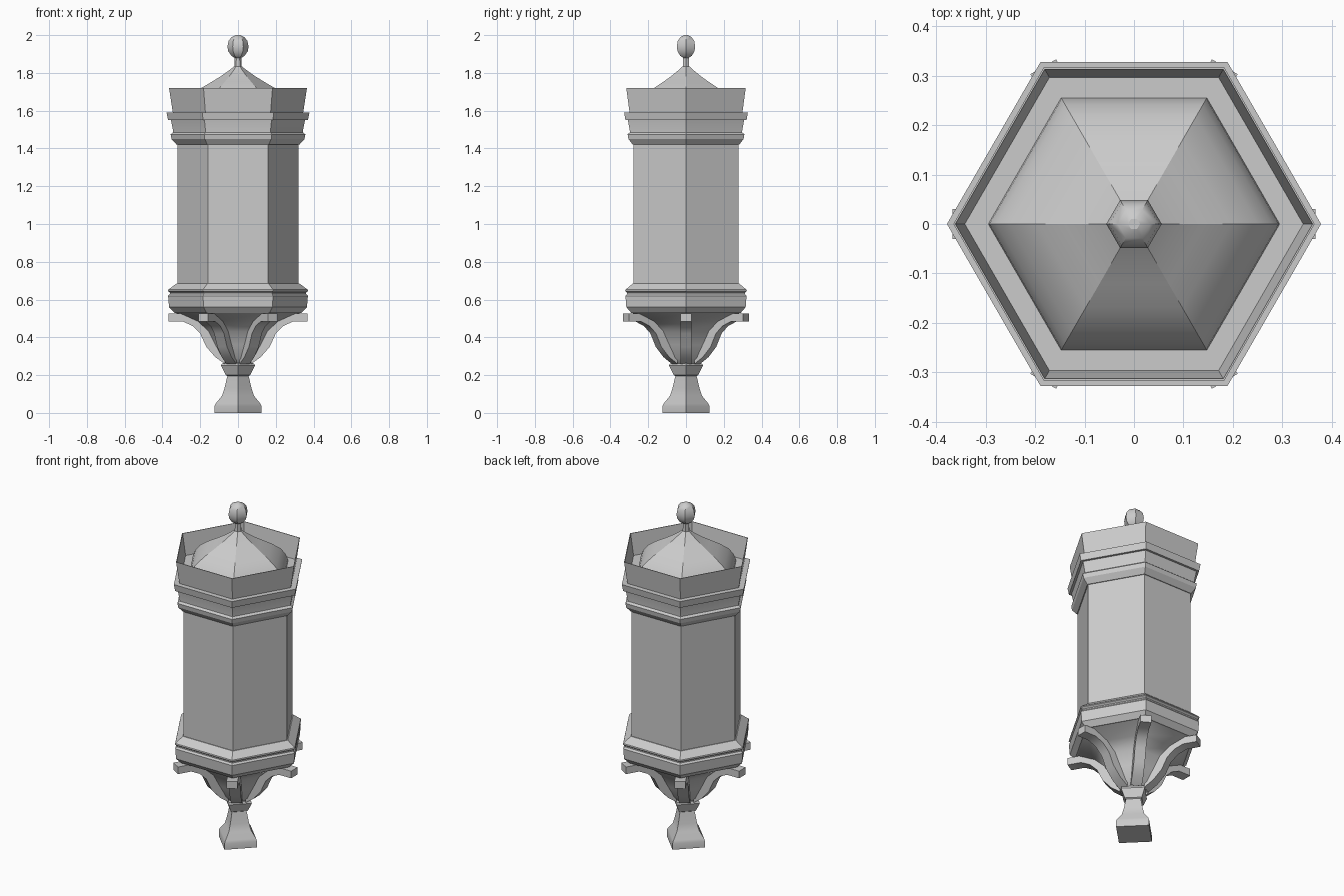
import bpy, bmesh, math
from mathutils import Matrix

cube = bpy.data.objects.get("Cube")
if cube:
    bpy.data.objects.remove(cube, do_unlink=True)

grey = bpy.data.materials.new("plain_grey")
grey.use_nodes = True
GREY = (0.6, 0.6, 0.6, 1)
grey.diffuse_color = GREY
grey.node_tree.nodes["Principled BSDF"].inputs["Base Color"].default_value = GREY


def finish(name, bm):
    """Turn a bmesh into a shaded object."""
    bmesh.ops.recalc_face_normals(bm, faces=bm.faces)
    mesh = bpy.data.meshes.new(name)
    bm.to_mesh(mesh)
    bm.free()
    mesh.materials.append(grey)
    obj = bpy.data.objects.new(name, mesh)
    bpy.context.collection.objects.link(obj)
    bpy.ops.object.select_all(action='DESELECT')
    obj.select_set(True)
    bpy.context.view_layer.objects.active = obj
    bpy.ops.object.shade_smooth_by_angle(angle=math.radians(28))
    return obj


def turned(name, profile, sides=6):
    """Sweep a (radius, height) profile round z, with a corner on +x."""
    bm = bmesh.new()
    rings = []
    for r, z in profile:
        rings.append([bm.verts.new((r * math.cos(math.tau * i / sides),
                                    r * math.sin(math.tau * i / sides), z))
                      for i in range(sides)])
    for a, b in zip(rings, rings[1:]):
        for i in range(sides):
            j = (i + 1) % sides
            bm.faces.new((a[i], a[j], b[j], b[i]))
    bm.faces.new(rings[0])
    bm.faces.new(rings[-1])
    return finish(name, bm)


# Square foot and collar, corners on the axes
turned("foot", [(.125, 0), (.125, .035), (.118, .05), (.085, .09),
                (.072, .13), (.055, .2)], 4)
turned("collar", [(.055, .195), (.065, .2), (.09, .25), (.085, .262), (.06, .265)], 4)

# Hexagonal bowl under the body
turned("bowl", [(.065, .26), (.10, .29), (.135, .36), (.17, .43),
                (.23, .485), (.33, .53)])

# Body with its mouldings
turned("lower_moulding", [(.30, .525), (.335, .53), (.365, .56), (.37, .62), (.36, .63),
                          (.36, .637), (.372, .645), (.37, .652), (.325, .685), (.30, .685)])
turned("body", [(.32, .67), (.32, 1.43)])
turned("upper_moulding", [(.30, 1.42), (.325, 1.42), (.352, 1.45), (.357, 1.475),
                          (.343, 1.485), (.343, 1.49), (.355, 1.55), (.37, 1.55),
                          (.378, 1.59), (.30, 1.59)])

# Open flared crown round the domed roof
turned("crown", [(.30, 1.585), (.345, 1.59), (.365, 1.72), (.361, 1.72),
                 (.342, 1.595), (.28, 1.595)])
turned("roof", [(.295, 1.59), (.292, 1.615), (.278, 1.645), (.25, 1.68), (.195, 1.72),
                (.14, 1.752), (.09, 1.783), (.045, 1.815), (.02, 1.835)])

# Finial
turned("finial", [(.02, 1.825), (.018, 1.88), (.035, 1.89), (.052, 1.915), (.056, 1.94),
                  (.05, 1.97), (.033, 1.99), (.012, 2.0)])

# Six scrolled brackets, one under each corner
outer = [(.367, .525), (.367, .483), (.29, .483), (.24, .46), (.2, .42),
         (.168, .35), (.12, .295), (.07, .26)]
inner = [(.07, .29), (.1, .325), (.13, .38), (.165, .45), (.215, .5), (.29, .525)]
HALF = .03
for n in range(6):
    bm = bmesh.new()
    sides = [[bm.verts.new((r, y, z)) for r, z in outer + inner] for y in (-HALF, HALF)]
    for loop in sides:
        bm.faces.new(loop)
    count = len(sides[0])
    for i in range(count):
        j = (i + 1) % count
        bm.faces.new((sides[0][i], sides[0][j], sides[1][j], sides[1][i]))
    bm.transform(Matrix.Rotation(math.tau * n / 6, 4, 'Z'))
    finish(f"bracket_{n + 1}", bm)
